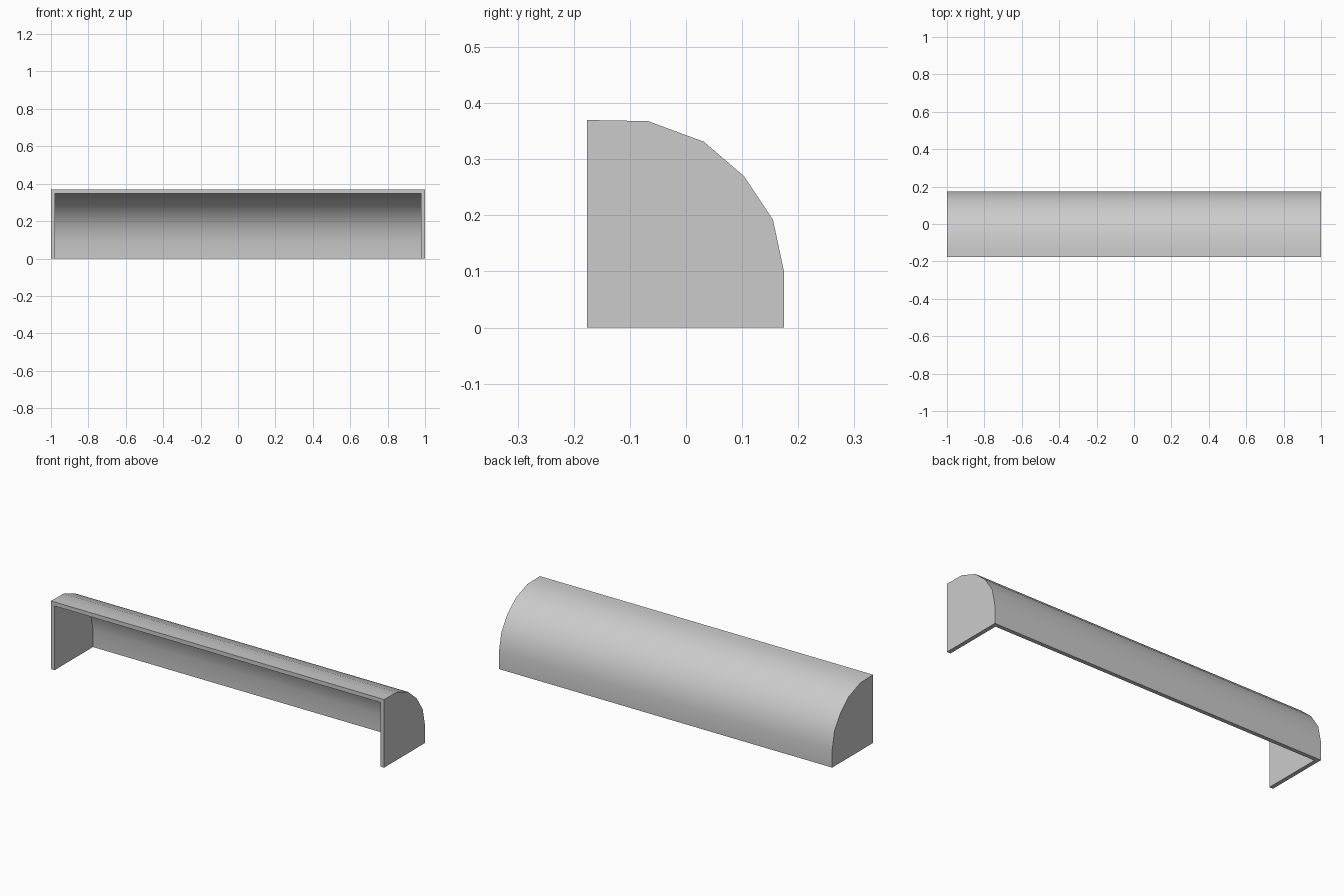
import bpy, bmesh, math
from mathutils import Vector

cube = bpy.data.objects.get("Cube")
if cube:
    bpy.data.objects.remove(cube, do_unlink=True)

WALL = 0.022
HALF = 1.0

grey = bpy.data.materials.new("light grey")
grey.use_nodes = True
grey.diffuse_color = (0.6, 0.6, 0.6, 1)
grey.node_tree.nodes["Principled BSDF"].inputs["Base Color"].default_value = (0.6, 0.6, 0.6, 1)

# Outer cross-section (y, z), from the front lip over the curve to the back foot
outer = [Vector(p) for p in [
    (-0.176, 0.37), (-0.14, 0.369), (-0.068, 0.368), (0.032, 0.331),
    (0.103, 0.27), (0.155, 0.192), (0.175, 0.098), (0.175, 0)]]


def inset(points, depth):
    """Mitred inward offset of an open profile."""
    normals = []
    for a, b in zip(points, points[1:]):
        d = (b - a).normalized()
        normals.append(Vector((d.y, -d.x)))
    result = []
    for i, p in enumerate(points):
        n1, n2 = normals[max(i - 1, 0)], normals[min(i, len(normals) - 1)]
        m = (n1 + n2).normalized()
        result.append(p + m * depth / m.dot(n1))
    result[0].x = points[0].x
    result[-1].y = points[-1].y
    return result


def extrude_profile(name, section, x0, x1, caps):
    """Sweep a closed (y, z) section along x."""
    bm = bmesh.new()
    ends = [[bm.verts.new((x, p.x, p.y)) for p in section] for x in (x0, x1)]
    n = len(section)
    for i in range(n):
        j = (i + 1) % n
        bm.faces.new((ends[0][i], ends[0][j], ends[1][j], ends[1][i]))
    if caps:
        bm.faces.new(ends[0][::-1])
        bm.faces.new(ends[1])
    # The section runs clockwise, so the sweep faces outward after this check
    bm.normal_update()
    if bm.faces[:][2].normal.z < 0:
        bmesh.ops.reverse_faces(bm, faces=bm.faces[:])
    mesh = bpy.data.meshes.new(name)
    bm.to_mesh(mesh)
    bm.free()
    mesh.materials.append(grey)
    obj = bpy.data.objects.new(name, mesh)
    bpy.context.collection.objects.link(obj)
    bpy.ops.object.select_all(action='DESELECT')
    obj.select_set(True)
    bpy.context.view_layer.objects.active = obj
    bpy.ops.object.shade_smooth_by_angle(angle=math.radians(35))
    return obj


# Curved cover between the end plates
extrude_profile("curved_cover", outer + inset(outer, WALL)[::-1],
                -HALF + WALL, HALF - WALL, caps=False)

# Solid end plates, closed at the front bottom corner
plate = outer + [Vector((outer[0].x, 0))]
for name, side in (("left_end_plate", 1), ("right_end_plate", -1)):
    a, b = sorted((side * HALF, side * (HALF - WALL)))
    extrude_profile(name, plate, a, b, caps=True)
